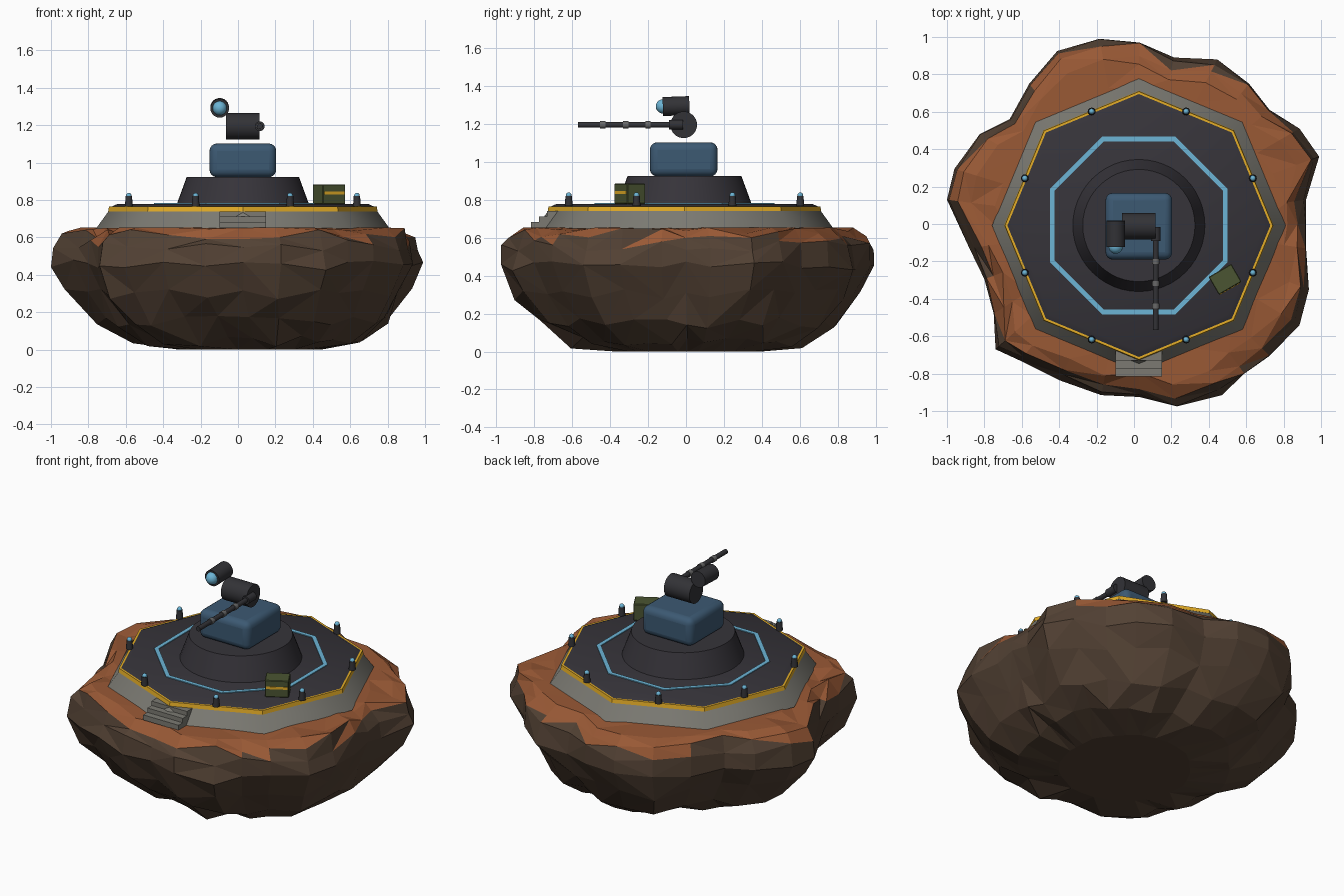
import bpy, bmesh, math, random
from mathutils import Vector

random.seed(4)
if "Cube" in bpy.data.objects:
    bpy.data.objects.remove(bpy.data.objects["Cube"])

CX, CY = 0.026, -0.008          # platform centre
ROCK_TOP, DECK_TOP = 0.652, 0.778


def material(name, r, g, b):
    m = bpy.data.materials.new(name)
    m.use_nodes = True
    m.diffuse_color = (r, g, b, 1)
    m.node_tree.nodes["Principled BSDF"].inputs["Base Color"].default_value = (r, g, b, 1)
    return m


ORANGE = material("orange soil", 0.32, 0.1, 0.036)
BROWN = material("brown rock", 0.085, 0.053, 0.034)
CONCRETE = material("grey concrete", 0.2, 0.195, 0.17)
DECK = material("dark deck", 0.037, 0.034, 0.042)
GOLD = material("hazard gold", 0.78, 0.42, 0.02)
GLOW = material("light blue", 0.15, 0.46, 0.67)
ARMOUR = material("blue armour", 0.045, 0.1, 0.17)
GREEN = material("crate green", 0.07, 0.09, 0.032)
GUNMETAL = material("gunmetal", 0.032, 0.032, 0.037)
STEEL = material("pale steel", 0.14, 0.14, 0.14)


def finish(name, mat, smooth=False):
    ob = bpy.context.object
    ob.name = name
    ob.data.materials.append(mat)
    if smooth:
        bpy.ops.object.shade_smooth_by_angle(angle=math.radians(40))
    return ob


def frustum(name, mat, r1, r2, z0, z1, sides=8, x=CX, y=CY):
    bpy.ops.mesh.primitive_cone_add(vertices=sides, radius1=r1, radius2=r2, depth=z1 - z0,
                                    location=(x, y, (z0 + z1) / 2))
    return finish(name, mat, True)


def rod(name, mat, radius, a, b, sides=24):
    """Cylinder running from point a to point b."""
    a, b = Vector(a), Vector(b)
    bpy.ops.mesh.primitive_cylinder_add(vertices=sides, radius=radius, depth=(b - a).length,
                                        location=(a + b) / 2)
    bpy.context.object.rotation_euler = (b - a).to_track_quat('Z', 'Y').to_euler()
    return finish(name, mat, True)


def ball(name, mat, radius, loc):
    bpy.ops.mesh.primitive_uv_sphere_add(segments=16, ring_count=10, radius=radius, location=loc)
    return finish(name, mat, True)


def box(name, mat, size, loc, turn=0, bevel=0, segments=1):
    bpy.ops.mesh.primitive_cube_add(size=1, location=loc, rotation=(0, 0, turn))
    ob = bpy.context.object
    ob.scale = size
    bpy.ops.object.transform_apply(location=False, rotation=False, scale=True)
    if bevel:
        mod = ob.modifiers.new("Bevel", 'BEVEL')
        mod.width, mod.segments = bevel, segments
    return finish(name, mat, segments > 1)


# Rock: a lumpy outline swept through a rounded profile, with random facets
outline = [(.92, 0), (.92, .13), (.99, .36), (.885, .51), (.725, .61), (.615, .75),
           (.445, .88), (.215, .89), (.03, .97), (-.185, .99), (-.41, .925), (-.56, .75),
           (-.665, .56), (-.825, .48), (-.96, .295), (-1, .13), (-.88, -.13), (-.8, -.295),
           (-.75, -.48), (-.74, -.67), (-.61, -.73), (-.4, -.835), (-.175, -.915),
           (.03, -.925), (.23, -.975), (.47, -.915), (.59, -.8), (.725, -.705),
           (.885, -.54), (.935, -.35), (.92, -.13)]
profile = [(.4, 0), (.64, .045), (.81, .15), (.93, .3), (1, .45),
           (.985, .555), (.945, .62), (.88, .645), (.74, ROCK_TOP)]
WIDEST = 4


def build_rock():
    bm = bmesh.new()
    n = len(outline)
    rings = []
    for k, (s, z) in enumerate(profile):
        edge = k in (0, len(profile) - 1)
        loose = k != WIDEST
        low = max(0, 1 - z / .3)
        ring = []
        for x, y in outline:
            # Lobes fade out towards the underside
            p = Vector((x, y)).lerp(Vector((x, y)).normalized() * .96, low * .8)
            p *= s * (1 + loose * random.uniform(-.025, .015))
            h = z if edge else min(ROCK_TOP, z + random.uniform(-.03, .03))
            ring.append(bm.verts.new((p.x + .07 * low, p.y + .01 * low, max(0, h))))
        rings.append(ring)
    for lower, upper in zip(rings, rings[1:]):
        for i in range(n):
            j = (i + 1) % n
            a, b, c, d = lower[i], lower[j], upper[j], upper[i]
            tris = ((a, b, c), (a, c, d)) if random.random() < .5 else ((a, b, d), (b, c, d))
            for t in tris:
                bm.faces.new(t)
    bm.faces.new(rings[0][::-1])
    bm.faces.new(rings[-1])
    bm.normal_update()
    # Soil lies on high faces that look upward
    for f in bm.faces:
        z = f.calc_center_median().z
        f.material_index = int(z > .585 and f.normal.z > .35 or z > .615)
    me = bpy.data.meshes.new("rock")
    bm.to_mesh(me)
    me.materials.append(BROWN)
    me.materials.append(ORANGE)
    bpy.context.collection.objects.link(bpy.data.objects.new("floating_rock", me))


build_rock()

# Octagonal platform
frustum("platform_base", CONCRETE, .785, .718, ROCK_TOP - .005, .74)
frustum("hazard_band", GOLD, .72, .716, .739, .764)
frustum("platform_deck", DECK, .705, .672, .763, DECK_TOP)


def octagon_ring(name, mat, outer, inner, z0, z1):
    bm = bmesh.new()
    section = [(outer, z0), (outer, z1), (inner, z1), (inner, z0)]
    loops = [[bm.verts.new((CX + r * math.cos(a), CY + r * math.sin(a), z)) for r, z in section]
             for a in (math.tau * (i + .5) / 8 for i in range(8))]
    for i in range(8):
        p, q = loops[i], loops[(i + 1) % 8]
        for j in range(4):
            k = (j + 1) % 4
            bm.faces.new((p[j], q[j], q[k], p[k]))
    bmesh.ops.recalc_face_normals(bm, faces=bm.faces)
    me = bpy.data.meshes.new(name)
    bm.to_mesh(me)
    me.materials.append(mat)
    bpy.context.collection.objects.link(bpy.data.objects.new(name, me))


octagon_ring("deck_light_ring", GLOW, .514, .487, DECK_TOP - .002, DECK_TOP + .005)

# Edge lamps
for i in range(8):
    a = math.tau * (i + .5) / 8
    x, y = CX + .66 * math.cos(a), CY + .66 * math.sin(a)
    frustum(f"lamp_post_{i + 1}", GUNMETAL, .021, .017, .765, .82, 12, x, y)
    ball(f"lamp_bulb_{i + 1}", GLOW, .015, (x, y, .823))

# Front steps
for i in range(3):
    top, front = .683 + .028 * i, -.815 + .042 * i
    box(f"step_{i + 1}", CONCRETE, (.25, -.66 - front, top - .65),
        (CX, (front - .66) / 2, (top + .65) / 2))

# Turret pedestal and armoured body
frustum("turret_pedestal", DECK, .355, .3, DECK_TOP - .005, .924, 48)
box("turret_body", ARMOUR, (.357, .357, .18), (CX, -.012, 1.012), bevel=.04, segments=4)

# Gun
GX, GZ = .116, 1.194
rod("gun_housing", GUNMETAL, .07, (-.064, -.012, GZ), (GX, -.012, GZ), 32)
rod("gun_mantlet", GUNMETAL, .026, (GX, -.015, GZ), (GX, -.09, GZ))
rod("gun_barrel", GUNMETAL, .015, (GX, -.02, GZ), (GX, -.568, GZ), 16)
for i, y in enumerate((-.2, -.318, -.438)):
    rod(f"barrel_band_{i + 1}", STEEL, .019, (GX, y + .014, GZ), (GX, y - .014, GZ), 16)

# Sensor
rod("sensor_body", GUNMETAL, .05, (-.098, -.122, 1.29), (-.098, .018, 1.295))
ball("sensor_lens", GLOW, .038, (-.098, -.121, 1.291))

# Supply crate with painted stripe on its front face
TURN = math.radians(30)
crate = Vector((.487, -.296, DECK_TOP + .053))
out = Vector((math.sin(TURN), -math.cos(TURN), 0))
box("supply_crate", GREEN, (.14, .11, .106), crate, TURN, .004)
box("crate_stripe", GOLD, (.125, .006, .016), crate + out * .055 + Vector((0, 0, .007)), TURN)
